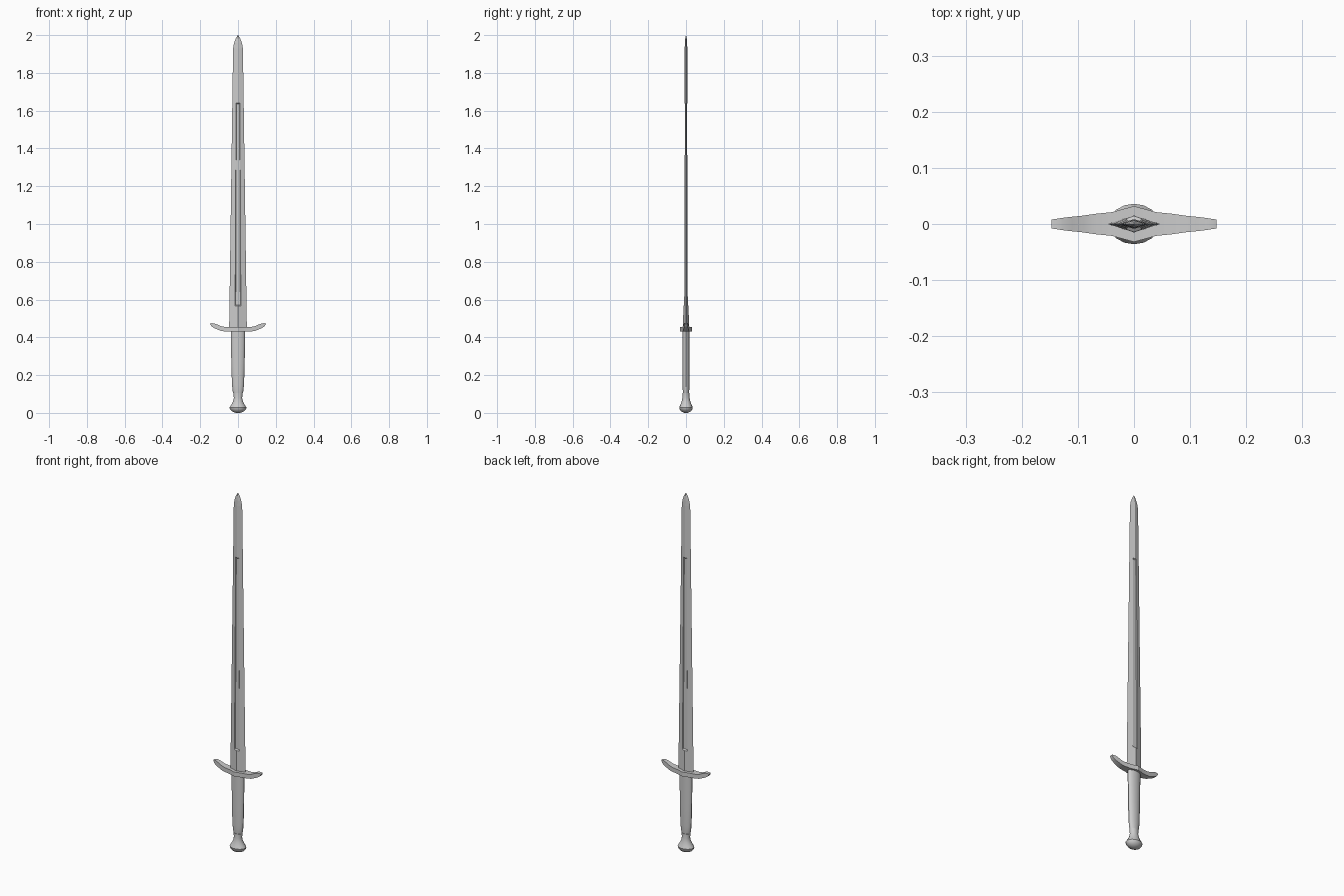
import bpy, bmesh, math

if "Cube" in bpy.data.objects:
    bpy.data.objects.remove(bpy.data.objects["Cube"])


def loft(name, rings, angle=None):
    """Skin a list of equal-length closed rings, capping both ends."""
    bm = bmesh.new()
    vr = [[bm.verts.new(p) for p in ring] for ring in rings]
    n = len(vr[0])
    for a, b in zip(vr, vr[1:]):
        for i in range(n):
            j = (i + 1) % n
            bm.faces.new((a[i], a[j], b[j], b[i]))
    bm.faces.new(vr[0][::-1])
    bm.faces.new(vr[-1])
    bmesh.ops.remove_doubles(bm, verts=bm.verts, dist=1e-5)
    bmesh.ops.recalc_face_normals(bm, faces=bm.faces)
    me = bpy.data.meshes.new(name)
    bm.to_mesh(me)
    bm.free()
    ob = bpy.data.objects.new(name, me)
    bpy.context.collection.objects.link(ob)
    if angle:
        bpy.ops.object.select_all(action='DESELECT')
        ob.select_set(True)
        bpy.context.view_layer.objects.active = ob
        bpy.ops.object.shade_smooth_by_angle(angle=math.radians(angle))
    return ob


def oval(rx, ry, z, n=16):
    return [(rx * math.cos(2 * math.pi * i / n),
             ry * math.sin(2 * math.pi * i / n), z) for i in range(n)]


# Blade: diamond section with a sunken fuller on both faces
def blade_ring(z, w, t, groove):
    g = 0.34 * w
    gi = 0.27 * w
    def face(x):
        return t * (1 - abs(x) / w)
    floor = face(g) * 0.55
    half = [(-w, 0), (-g, face(g))]
    for x in (-gi, 0, gi):
        half.append((x, floor if groove else face(x)))
    half.append((g, face(g)))
    return [(x, -y, z) for x, y in half] + [(-x, y, z) for x, y in half]


def blade_size(z):
    k = (z - 0.435) / (1.93 - 0.435)
    return 0.047 - 0.021 * k, 0.015 - 0.008 * k


rings = [blade_ring(z, *blade_size(z), g) for z, g in
         ((0.44, False), (0.567, False), (0.572, True), (1.1, True),
          (1.635, True), (1.64, False), (1.93, False))]
rings.append(blade_ring(1.958, 0.021, 0.006, False))
rings.append(blade_ring(1.982, 0.012, 0.004, False))
rings.append(blade_ring(2.0, 0.001, 0.0005, False))
loft("blade", rings)

# Crossguard: tapered bar with upswept ends (x, bottom z, top z, half depth)
stations = [(0, 0.43, 0.454, 0.032), (0.04, 0.43, 0.454, 0.021),
            (0.07, 0.431, 0.455, 0.018), (0.09, 0.434, 0.459, 0.015),
            (0.11, 0.442, 0.468, 0.013), (0.127, 0.449, 0.474, 0.011),
            (0.139, 0.457, 0.475, 0.009), (0.147, 0.469, 0.473, 0.008)]
full = [(-x, b, t, d) for x, b, t, d in stations[:0:-1]] + stations
loft("crossguard", [[(x, -d, b), (x, d, b), (x, d, t), (x, -d, t)]
                    for x, b, t, d in full], 25)

# Grip: oval handle narrowing toward the pommel
loft("grip", [oval(*r) for r in
              ((0.022, 0.015, 0.095), (0.028, 0.017, 0.115),
               (0.032, 0.018, 0.15), (0.035, 0.018, 0.25),
               (0.037, 0.018, 0.36), (0.038, 0.018, 0.435))], 35)

# Pommel: flared bell with a shallow domed base
loft("pommel", [oval(*r) for r in
                ((0.012, 0.01, 0.0), (0.032, 0.026, 0.008),
                 (0.043, 0.034, 0.02), (0.045, 0.036, 0.029),
                 (0.036, 0.03, 0.042), (0.026, 0.023, 0.06),
                 (0.022, 0.019, 0.08), (0.025, 0.018, 0.104))], 35)
